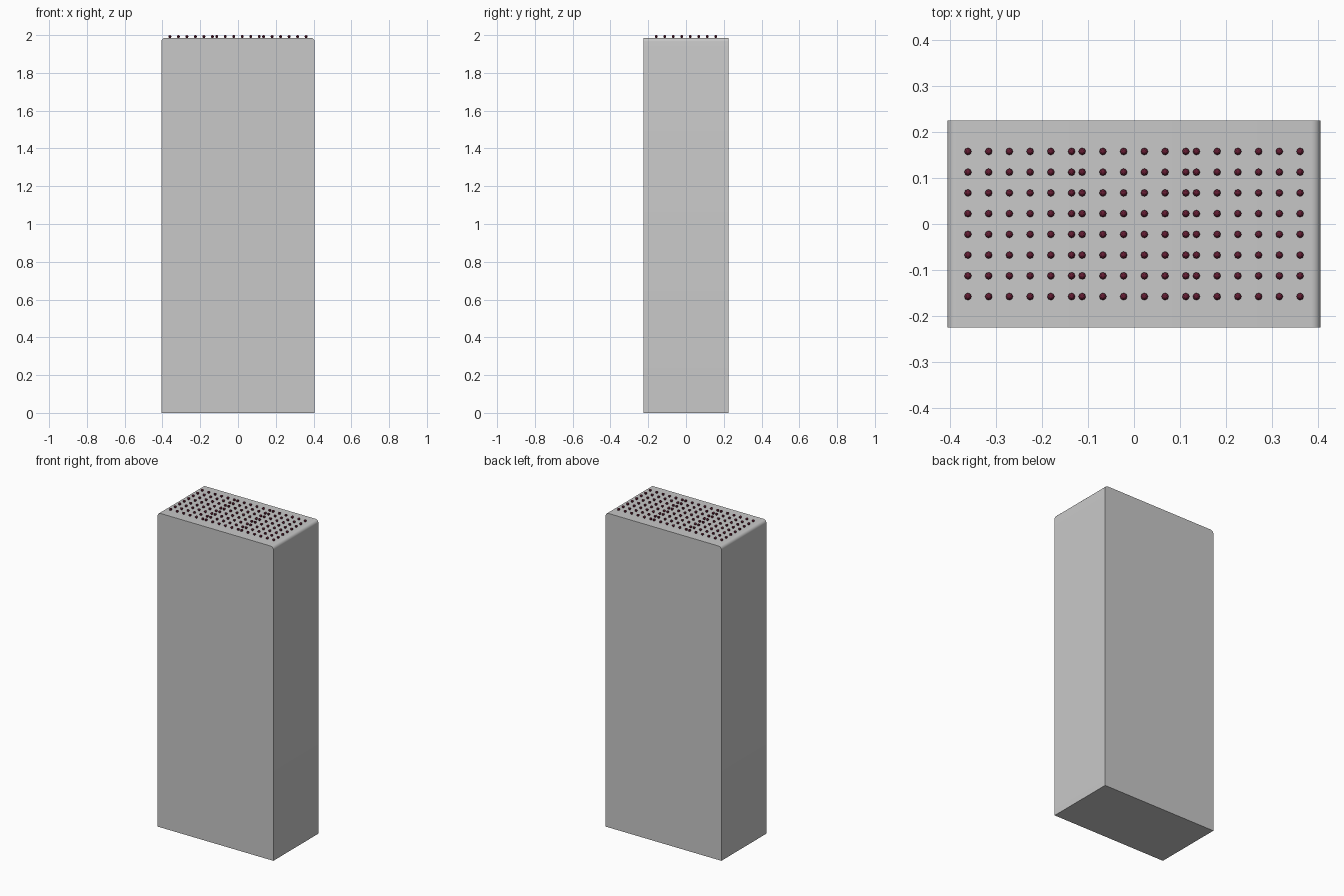
import bpy, bmesh, math

if "Cube" in bpy.data.objects:
    bpy.data.objects.remove(bpy.data.objects["Cube"])

W, D, H = 0.81, 0.45, 1.986      # casing size
PITCH, RAD = 0.045, 0.0078       # stud grid


def material(name, rgb):
    m = bpy.data.materials.new(name)
    m.diffuse_color = (*rgb, 1)
    m.use_nodes = True
    m.node_tree.nodes["Principled BSDF"].inputs["Base Color"].default_value = m.diffuse_color
    return m


def add_object(name, bm, mat):
    me = bpy.data.meshes.new(name)
    bm.to_mesh(me)
    bm.free()
    me.materials.append(mat)
    ob = bpy.data.objects.new(name, me)
    bpy.context.collection.objects.link(ob)
    return ob


grey = material("light grey", (0.58, 0.58, 0.58))
maroon = material("maroon", (0.13, 0.013, 0.035))

# Tall casing with the two short top edges rounded
bm = bmesh.new()
bmesh.ops.create_cube(bm, size=1)
for v in bm.verts:
    v.co = (v.co.x * W, v.co.y * D, (v.co.z + 0.5) * H)
edges = [e for e in bm.edges
         if all(v.co.z > 1 for v in e.verts) and e.verts[0].co.x * e.verts[1].co.x > 0]
bmesh.ops.bevel(bm, geom=edges, offset=0.02, segments=5, profile=0.5, affect='EDGES')
casing = add_object("casing", bm, grey)
bpy.context.view_layer.objects.active = casing
casing.select_set(True)
bpy.ops.object.shade_smooth_by_angle(angle=math.radians(35))

# Studs: three blocks of six columns, eight rows deep
bm = bmesh.new()
for block in (-1, 0, 1):
    for col in range(6):
        for row in range(8):
            x = block * 0.248 + (col - 2.5) * PITCH
            y = (row - 3.5) * PITCH
            new = bmesh.ops.create_uvsphere(bm, u_segments=8, v_segments=6, radius=RAD)
            for v in new["verts"]:
                v.co = (v.co.x + x, v.co.y + y, v.co.z + 2 - RAD)
add_object("top_studs", bm, maroon)
